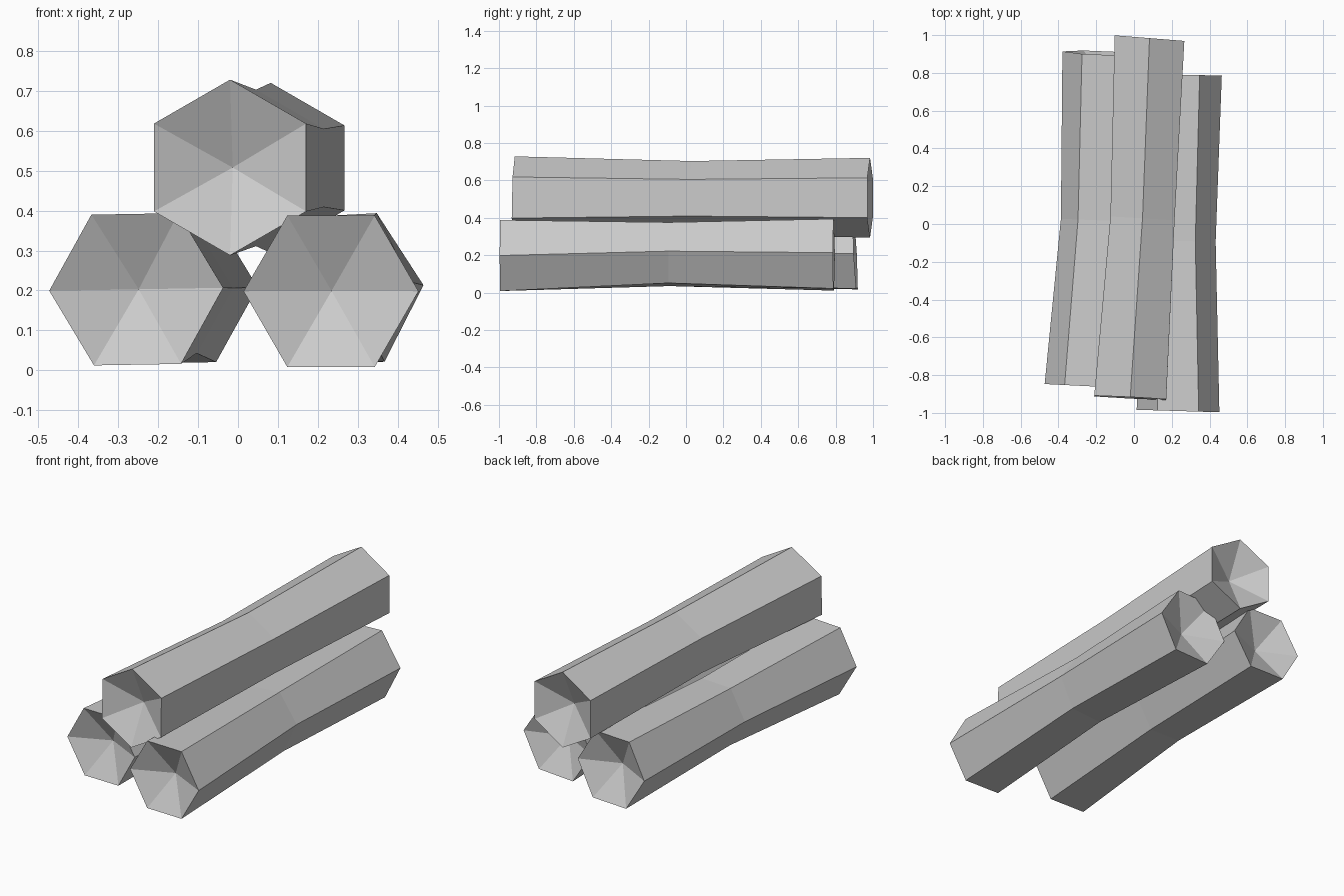
import bpy
import bmesh
from math import cos, sin, radians
from mathutils import Vector

cube = bpy.data.objects.get("Cube")
if cube:
    bpy.data.objects.remove(cube, do_unlink=True)

SIDES = 6
DISH = 0.1  # depth of the hollow in each end

grey = bpy.data.materials.new("plain_grey")
grey.use_nodes = True
colour = (0.6, 0.6, 0.6, 1.0)
grey.diffuse_color = colour
grey.node_tree.nodes["Principled BSDF"].inputs["Base Color"].default_value = colour


def make_log(name, turn, rings):
    """Each ring: centre, radius, extra twist, end slope across x and z."""
    bm = bmesh.new()
    loops = []
    for centre, radius, twist, slope_x, slope_z in rings:
        loop = []
        for i in range(SIDES):
            a = radians(turn + twist + 360 / SIDES * i)
            dx, dz = radius * cos(a), radius * sin(a)
            y = slope_x * dx + slope_z * dz
            loop.append(bm.verts.new(Vector(centre) + Vector((dx, y, dz))))
        loops.append(loop)

    # bark sides
    for near, far in zip(loops, loops[1:]):
        for i in range(SIDES):
            j = (i + 1) % SIDES
            bm.faces.new((near[i], near[j], far[j], far[i]))

    # hollowed ends, with the tip pushed inwards along the log
    for end, inner in ((0, 1), (-1, -2)):
        c, m = Vector(rings[end][0]), Vector(rings[inner][0])
        tip = bm.verts.new(c + (m - c).normalized() * DISH)
        for i in range(SIDES):
            bm.faces.new((loops[end][i], loops[end][(i + 1) % SIDES], tip))

    bmesh.ops.recalc_face_normals(bm, faces=bm.faces)
    mesh = bpy.data.meshes.new(name)
    bm.to_mesh(mesh)
    bm.free()
    mesh.materials.append(grey)
    obj = bpy.data.objects.new(name, mesh)
    bpy.context.collection.objects.link(obj)


# upper log, resting point-down on the other two
make_log("top_log", 30, [
    ((-0.02, -0.92, 0.508), 0.22, 0, -0.05, 0.02),
    ((0.045, 0.03, 0.507), 0.196, 0, -0.06, 0),
    ((0.082, 0.984, 0.507), 0.213, 0, -0.08, 0),
])

# lower logs, lying on a flat side
make_log("right_log", 0, [
    ((-0.255, -0.858, 0.203), 0.218, 1, -0.05, 0),
    ((-0.2, 0.02, 0.203), 0.187, 1, -0.04, 0),
    ((-0.165, 0.905, 0.204), 0.214, 1, -0.04, -0.05),
])
make_log("left_log", 0, [
    ((0.233, -0.99, 0.198), 0.219, 0, -0.03, 0),
    ((0.245, -0.09, 0.205), 0.188, 5, -0.02, 0),
    ((0.25, 0.79, 0.202), 0.215, 3, -0.02, 0),
])
